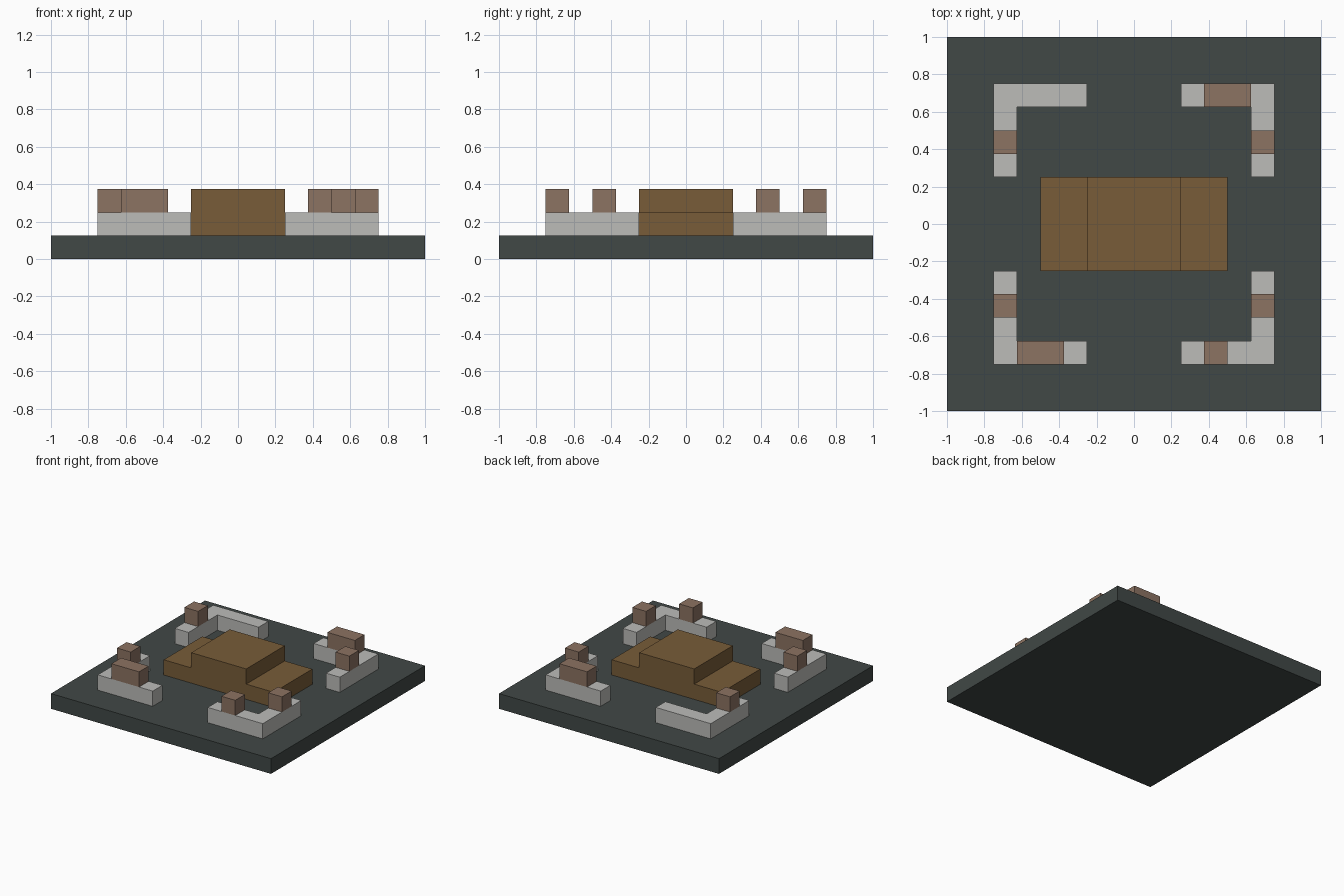
import bpy, bmesh
from mathutils import Vector

cube = bpy.data.objects.get("Cube")
if cube:
    bpy.data.objects.remove(cube, do_unlink=True)

U = 0.125  # one block


def srgb(r, g, b):
    return tuple(((c / 255 + 0.055) / 1.055) ** 2.4 for c in (r, g, b)) + (1,)


def material(name, colour):
    m = bpy.data.materials.new(name)
    m.use_nodes = True
    m.diffuse_color = colour
    m.node_tree.nodes["Principled BSDF"].inputs["Base Color"].default_value = colour
    return m


def prism(name, outline, extrude, mat):
    """Extrude a flat outline, both given in blocks, into a solid."""
    bm = bmesh.new()
    face = bm.faces.new([bm.verts.new(Vector(p) * U) for p in outline])
    new = bmesh.ops.extrude_face_region(bm, geom=[face])["geom"]
    verts = [v for v in new if isinstance(v, bmesh.types.BMVert)]
    bmesh.ops.translate(bm, verts=verts, vec=Vector(extrude) * U)
    bmesh.ops.recalc_face_normals(bm, faces=bm.faces)
    mesh = bpy.data.meshes.new(name)
    bm.to_mesh(mesh)
    bm.free()
    mesh.materials.append(mat)
    obj = bpy.data.objects.new(name, mesh)
    bpy.context.collection.objects.link(obj)
    return obj


def box(name, x0, x1, y0, y1, z0, z1, mat):
    outline = [(x0, y0, z0), (x1, y0, z0), (x1, y1, z0), (x0, y1, z0)]
    return prism(name, outline, (0, 0, z1 - z0), mat)


slate = material("dark slate", srgb(65, 72, 70))
stone = material("pale stone", srgb(188, 188, 185))
clay = material("dusty brown", srgb(140, 115, 98))
wood = material("golden brown", srgb(120, 92, 56))

# Floor slab
box("floor_slab", -8, 8, -8, 8, 0, 1, slate)

# Stepped centre block
steps = [(-4, 1), (4, 1), (4, 2), (2, 2), (2, 3), (-2, 3), (-2, 2), (-4, 2)]
prism("centre_steps", [(x, -2, z) for x, z in steps], (0, 4, 0), wood)

# Corner walls, each with a side block and an optional block of its own
# length (in blocks, from start to end) on the front or back arm
corner = [(2, 6), (2, 5), (5, 5), (5, 2), (6, 2), (6, 6)]
corners = {
    "front_left": (1, -1, (3, 4)),
    "front_right": (-1, -1, (3, 5)),
    "back_left": (1, 1, (3, 5)),
    "back_right": (-1, 1, None),
}
for name, (sx, sy, span) in corners.items():
    prism(name + "_wall", [(sx * x, sy * y, 1) for x, y in corner], (0, 0, 1), stone)
    box(name + "_side_block", sx * 5, sx * 6, sy * 3, sy * 4, 2, 3, clay)
    if span:
        box(name + "_end_block", sx * span[0], sx * span[1], sy * 5, sy * 6, 2, 3, clay)
